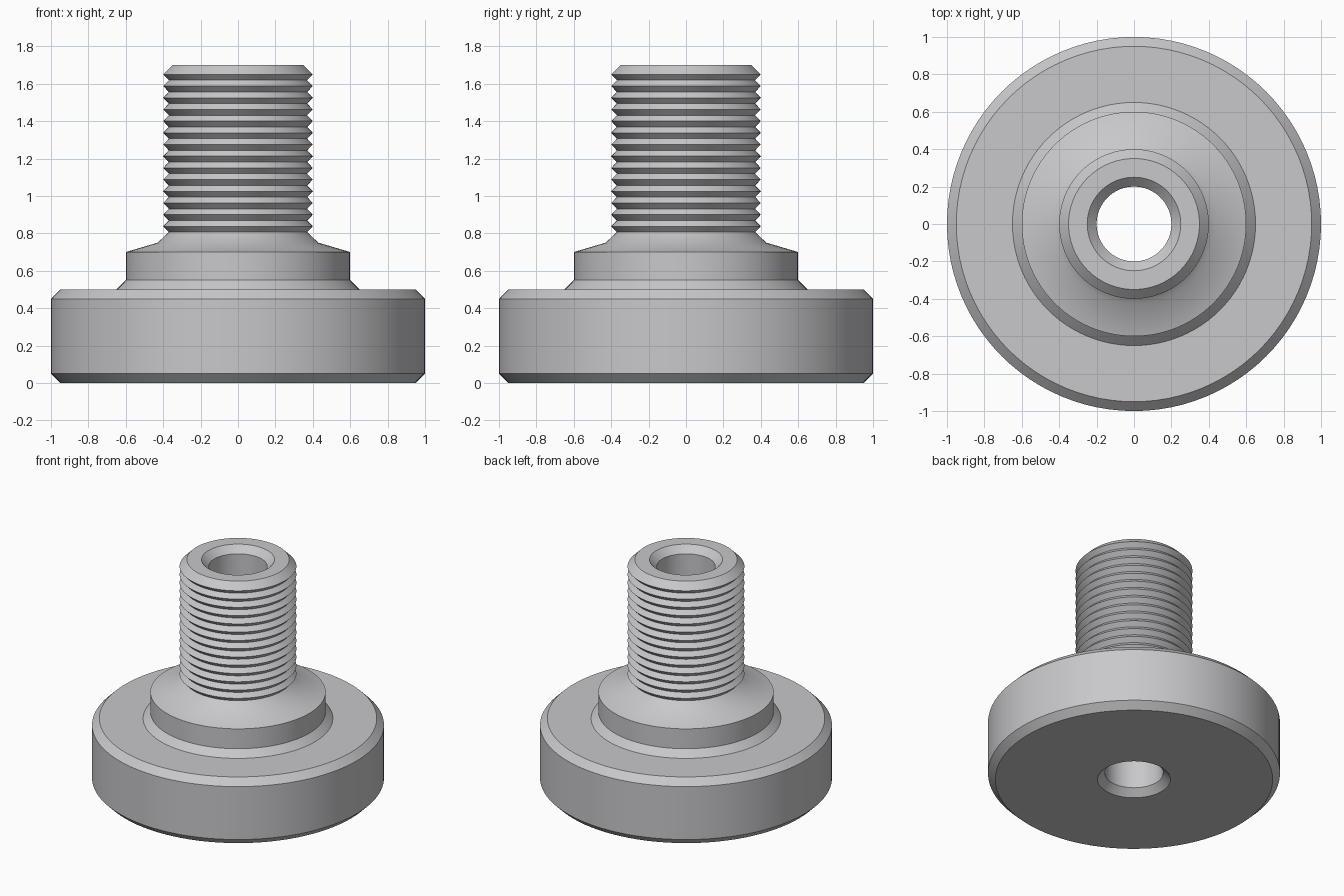
import bpy
import bmesh
import math

SEGMENTS = 96
THREADS = 14
PITCH = 0.0625
CREST, ROOT = 0.40, 0.37
THREAD_TOP = 1.65

cube = bpy.data.objects.get("Cube")
if cube:
    bpy.data.objects.remove(cube, do_unlink=True)

# Plain steel grey
steel = bpy.data.materials.new("steel_grey")
steel.use_nodes = True
colour = (0.58, 0.58, 0.60, 1.0)
steel.diffuse_color = colour
steel.node_tree.nodes["Principled BSDF"].inputs["Base Color"].default_value = colour


def lathe(name, profile, material):
    """Revolve a closed (radius, height) profile around z."""
    bm = bmesh.new()
    verts = [bm.verts.new((r, 0, z)) for r, z in profile]
    edges = [bm.edges.new((a, b)) for a, b in zip(verts, verts[1:] + verts[:1])]
    bmesh.ops.spin(bm, geom=verts + edges, cent=(0, 0, 0), axis=(0, 0, 1),
                   angle=math.tau, steps=SEGMENTS, use_merge=True)
    bmesh.ops.remove_doubles(bm, verts=bm.verts, dist=1e-5)
    bmesh.ops.recalc_face_normals(bm, faces=bm.faces)
    mesh = bpy.data.meshes.new(name)
    bm.to_mesh(mesh)
    bm.free()
    mesh.materials.append(material)
    obj = bpy.data.objects.new(name, mesh)
    bpy.context.collection.objects.link(obj)
    bpy.ops.object.select_all(action="DESELECT")
    bpy.context.view_layer.objects.active = obj
    obj.select_set(True)
    bpy.ops.object.shade_smooth_by_angle(angle=math.radians(30))
    return obj


# Chamfered disc base
profile = [(0.25, 0), (0.95, 0), (1, 0.05), (1, 0.45), (0.95, 0.5)]
# Collar with sloped foot, shallow cone and flare into the stem
profile += [(0.65, 0.5), (0.6, 0.55), (0.6, 0.7), (0.43, 0.75)]
# Ring grooves of the threaded stem, from the bottom up
for i in reversed(range(THREADS)):
    crest_z = THREAD_TOP - i * PITCH
    profile += [(ROOT, crest_z - PITCH / 2), (CREST, crest_z)]
# Chamfered stem end and countersunk through bore
profile += [(0.35, 1.7), (0.25, 1.7), (0.2, 1.65), (0.2, 0.05)]

lathe("threaded_flange", profile, steel)
